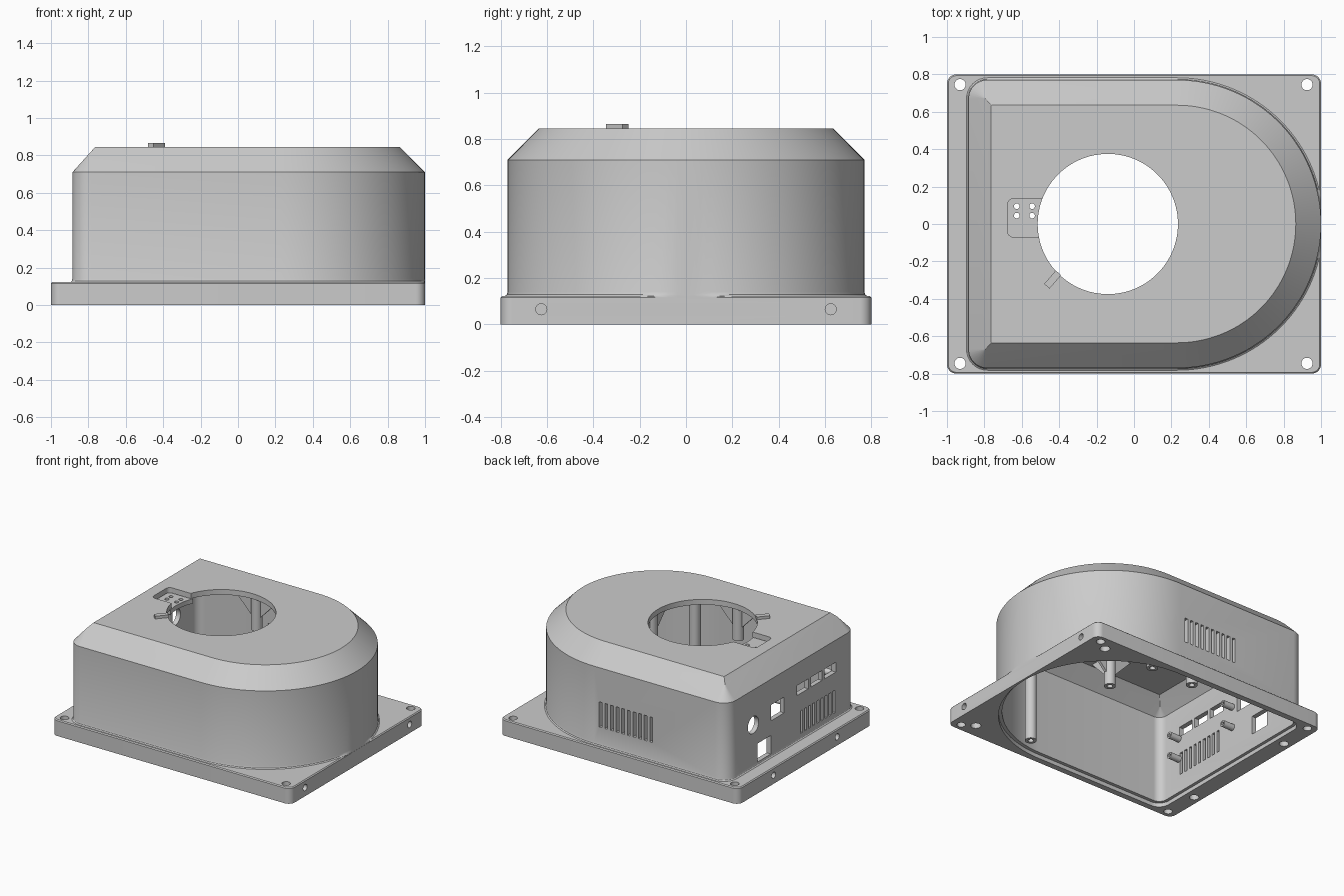
import bpy, bmesh
from math import sin, cos, pi, radians
from mathutils import Matrix, Vector

if "Cube" in bpy.data.objects:
    bpy.data.objects.remove(bpy.data.objects["Cube"])

# ---------- helpers ----------
def arc(cx, cy, r, a0, a1, n, z):
    return [(cx + r * cos(radians(a0 + (a1 - a0) * i / n)),
             cy + r * sin(radians(a0 + (a1 - a0) * i / n)), z) for i in range(n + 1)]

def circle(cx, cy, r, z, n=32):
    return arc(cx, cy, r, 0, 360, n, z)[:-1]

def round_rect(x0, x1, y0, y1, r, z):
    return (arc(x1 - r, y0 + r, r, -90, 0, 8, z) + arc(x1 - r, y1 - r, r, 0, 90, 8, z)
            + arc(x0 + r, y1 - r, r, 90, 180, 8, z) + arc(x0 + r, y0 + r, r, 180, 270, 8, z))

def d_shape(d, z):
    """D outline of the body, inset by d."""
    r, left, h = max(0.1 - d, 0.001), -0.885 + 0.9 * d, 0.77 - d
    pts = (arc(0.23, 0, h, -90, 90, 64, z) + arc(left + r, h - r, r, 90, 180, 8, z)
           + arc(left + r, -h + r, r, 180, 270, 8, z))
    return [(min(x, 0.9995), y, z) for x, y, z in pts]

def finish(bm, name):
    bmesh.ops.recalc_face_normals(bm, faces=bm.faces)
    me = bpy.data.meshes.new(name)
    bm.to_mesh(me)
    bm.free()
    ob = bpy.data.objects.new(name, me)
    bpy.context.collection.objects.link(ob)
    return ob

def loft(name, rings):
    bm = bmesh.new()
    vs = [[bm.verts.new(p) for p in ring] for ring in rings]
    n = len(vs[0])
    for a, b in zip(vs, vs[1:]):
        for i in range(n):
            bm.faces.new((a[i], a[(i + 1) % n], b[(i + 1) % n], b[i]))
    bm.faces.new(vs[0])
    bm.faces.new(vs[-1])
    return finish(bm, name)

def box(bm, c, s, turn=0):
    bmesh.ops.create_cube(bm, size=1, matrix=Matrix.Translation(c)
                          @ Matrix.Rotation(turn, 4, 'Z') @ Matrix.Diagonal((*s, 1)))

def cyl(bm, c, r, h, axis='Z'):
    rot = Matrix.Rotation(pi / 2, 4, 'Y') if axis == 'X' else Matrix()
    bmesh.ops.create_cone(bm, cap_ends=True, segments=28, radius1=r, radius2=r,
                          depth=h, matrix=Matrix.Translation(c) @ rot)

def boolean(target, other, op='DIFFERENCE', keep=False):
    m = target.modifiers.new('bool', 'BOOLEAN')
    m.operation, m.solver, m.object = op, 'EXACT', other
    bpy.context.view_layer.objects.active = target
    bpy.ops.object.modifier_apply(modifier=m.name)
    if not keep:
        bpy.data.objects.remove(other)

# ---------- shell: flange plus chamfered D body, hollowed ----------
housing = loft('housing', [round_rect(-1, 1, -0.8, 0.8, 0.05, 0),
                           round_rect(-1, 1, -0.8, 0.8, 0.05, 0.115),
                           round_rect(-0.993, 0.993, -0.793, 0.793, 0.043, 0.122)])
body = loft('body', [d_shape(d, z) for d, z in
                     [(-0.012, 0.05), (-0.012, 0.122), (-0.004, 0.128), (0, 0.14),
                      (0, 0.71), (0.099, 0.809), (0.135, 0.845)]])
boolean(housing, body, 'UNION')
boolean(housing, loft('cavity', [d_shape(d, z) for d, z in
                                 [(0.04, -0.1), (0.04, 0.695), (0.098, 0.753), (0.15, 0.805)]]))
# rebate for a bottom plate
boolean(housing, loft('rebate', [d_shape(0.015, -0.1), d_shape(0.015, 0.03)]))

# ---------- top opening, sensor pocket and its floor ----------
CX = -0.14
opening = loft('opening', [circle(CX, 0, 0.375, 0.6, 96), circle(CX, 0, 0.375, 1, 96)])
pad = loft('sensor_floor', [round_rect(-0.69, -0.47, -0.09, 0.155, 0.03, z) for z in (0.765, 0.80)])
boolean(housing, opening, keep=True)
boolean(pad, opening)
boolean(housing, loft('pocket', [round_rect(-0.675, -0.45, -0.07, 0.135, 0.03, z) for z in (0.78, 0.9)]))
bm = bmesh.new()
for x in (-0.627, -0.545):
    for y in (0.045, 0.095):
        cyl(bm, (x, y, 0.78), 0.015, 0.2)
boolean(pad, finish(bm, 'sensor_holes'))

# ---------- ports, vents and screw holes ----------
bm = bmesh.new()
WX = -0.865
cyl(bm, (WX, 0.46, 0.445), 0.065, 0.12, 'X')            # round socket
box(bm, (WX, 0.17, 0.455), (0.12, 0.16, 0.12))          # square port
box(bm, (WX, 0.33, 0.215), (0.12, 0.16, 0.14))          # lower port
for i in range(3):                                      # row of three ports
    box(bm, (WX, -0.13 - 0.165 * i, 0.505), (0.12, 0.135, 0.075))
for i in range(9):                                      # left vents
    box(bm, (WX, -0.115 - 0.049 * i, 0.25), (0.12, 0.024, 0.17))
for i in range(10):                                     # back vents
    box(bm, (0.175 - 0.047 * i, 0.75, 0.357), (0.024, 0.12, 0.19))
for s in (-1, 1):
    for x in (-0.93, 0.925):                            # corner holes
        cyl(bm, (x, s * 0.745, 0.06), 0.03, 0.3)
    cyl(bm, (0.99, s * 0.625, 0.065), 0.024, 0.1, 'X')  # flange side holes
    cyl(bm, (-0.99, s * 0.38, 0.065), 0.024, 0.1, 'X')
    cyl(bm, (0.84, s * 0.69, 0), 0.035, 0.12)           # underside blind holes
    cyl(bm, (-0.942, s * 0.48, 0), 0.033, 0.12)
boolean(housing, finish(bm, 'holes'))

# ---------- small raised pointer beside the opening ----------
bm = bmesh.new()
box(bm, (-0.435, -0.297, 0.853), (0.095, 0.038, 0.025), radians(49))
pointer = finish(bm, 'pointer')

# ---------- screw posts ----------
def post(name, x, y, r, z0, z1):
    return loft(name, [circle(x, y, r, z1), circle(x, y, r, z0),
                       circle(x, y, r * 0.5, z0), circle(x, y, r * 0.5, z0 + 0.08)])

def fin(name, x, y, a, ztop):
    """Triangular gusset leaving a post in direction a."""
    u, v = Vector((cos(a), sin(a), 0)), Vector((-sin(a), cos(a), 0)) * 0.01
    p = Vector((x, y, 0))
    tri = [p + Vector((0, 0, ztop)), p + Vector((0, 0, 0.62)), p + u * 0.18 + Vector((0, 0, ztop))]
    return loft(name, [[q - v for q in tri], [q + v for q in tri]])

smooth = [housing, pad]
for s in (-1, 1):
    smooth.append(post('long_post', 0.38, s * 0.65, 0.04, 0.035, 0.73))
for deg in (0, 90, 187, 270):
    a = radians(deg)
    x, y = CX + 0.425 * cos(a), 0.425 * sin(a)
    ztop = 0.795 if deg == 187 else 0.807
    smooth.append(post('short_post', x, y, 0.04, 0.56, ztop))
    for turn in ((0,) if deg == 187 else (0, pi / 2, -pi / 2)):
        fin('gusset', x, y, a + turn, ztop)

# ---------- board bosses inside the left wall ----------
for y in (-0.53, 0.04):
    for z in (0.29, 0.45):
        boss = post('board_boss', 0, 0, 0.024, -0.09, 0)
        boss.data.transform(Matrix.Translation((-0.85, y, z)) @ Matrix.Rotation(-pi / 2, 4, 'Y'))
        smooth.append(boss)

# ---------- smooth shading with sharp edges kept ----------
bpy.ops.object.select_all(action='DESELECT')
for ob in smooth:
    ob.select_set(True)
bpy.context.view_layer.objects.active = housing
bpy.ops.object.shade_smooth_by_angle(angle=radians(30))
